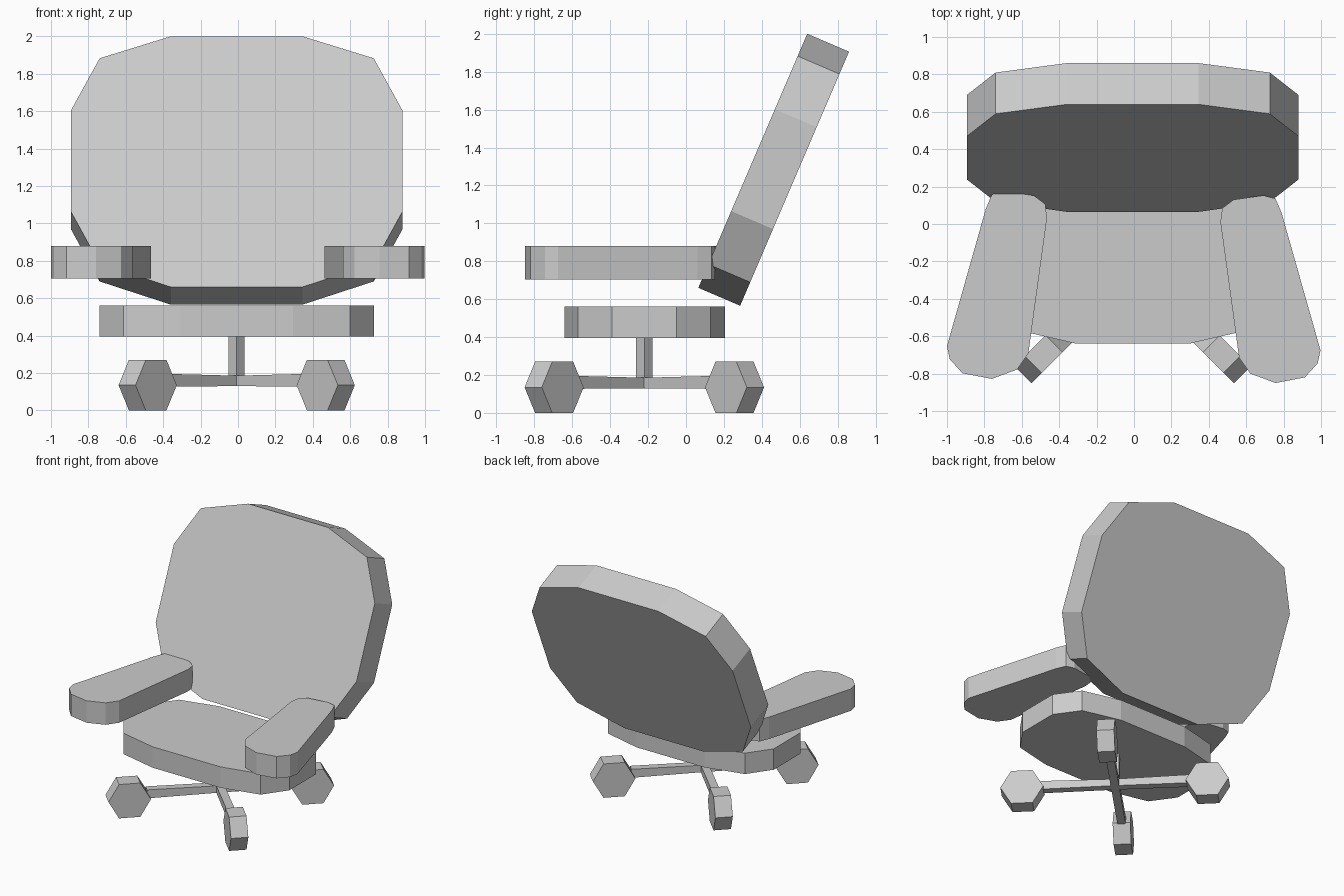
import bpy
import bmesh
from math import cos, sin, pi, radians
from mathutils import Vector

cube = bpy.data.objects.get("Cube")
if cube:
    bpy.data.objects.remove(cube, do_unlink=True)

grey = bpy.data.materials.new("Plain grey")
grey.use_nodes = True
tone = (0.6, 0.6, 0.6, 1)
grey.diffuse_color = tone
grey.node_tree.nodes["Principled BSDF"].inputs["Base Color"].default_value = tone

CX, CY = -0.007, -0.22  # centre of the seat column


def prism(name, outline, origin, u, v, depth):
    """Extrude a flat outline, drawn on axes u and v, along u x v."""
    origin, u, v = Vector(origin), Vector(u).normalized(), Vector(v).normalized()
    bm = bmesh.new()
    base = bm.faces.new([bm.verts.new(origin + u * a + v * b) for a, b in outline])
    new = bmesh.ops.extrude_face_region(bm, geom=[base])["geom"]
    moved = [g for g in new if isinstance(g, bmesh.types.BMVert)]
    bmesh.ops.translate(bm, verts=moved, vec=u.cross(v) * depth)
    bmesh.ops.recalc_face_normals(bm, faces=bm.faces)
    mesh = bpy.data.meshes.new(name)
    bm.to_mesh(mesh)
    bm.free()
    mesh.materials.append(grey)
    obj = bpy.data.objects.new(name, mesh)
    bpy.context.collection.objects.link(obj)
    return obj


def symmetric(half):
    """Complete a right-hand half outline with its mirror image."""
    return half + [(-a, b) for a, b in reversed(half)]


X, Y, Z = (1, 0, 0), (0, 1, 0), (0, 0, 1)

# Seat cushion
seat = [(0.30, -0.64), (0.605, -0.57), (0.733, -0.39),
        (0.733, -0.05), (0.605, 0.13), (0.30, 0.205)]
prism("seat", symmetric(seat), (CX, 0, 0.395), X, Y, 0.167)

# Reclined backrest, outline drawn on its front plane
back = [(0.352, 0), (0.733, 0.135), (0.887, 0.44),
        (0.887, 1.025), (0.733, 1.33), (0.352, 1.458)]
prism("backrest", symmetric(back), (CX, 0.065, 0.66), X, (0, 0.394, 0.919), -0.24)

# Armrests, splayed outward to the front
arm = [(0.995, -0.675), (0.98, -0.745), (0.912, -0.82), (0.755, -0.85),
       (0.62, -0.80), (0.56, -0.715), (0.46, 0.01), (0.47, 0.085),
       (0.53, 0.13), (0.69, 0.153), (0.755, 0.135), (0.787, 0.06)]
prism("left_armrest", arm, (0.002, 0, 0.705), X, Y, 0.175)
prism("right_armrest", [(-a, b) for a, b in arm], (-0.005, 0.022, 0.705), X, Y, 0.175)

# Square column standing on its diagonal
diamond = [(0.043, 0), (0, 0.043), (-0.043, 0), (0, -0.043)]
prism("column", diamond, (CX, CY, 0.135), X, Y, 0.26)

# Four diagonal spokes with six-sided casters
RADIUS, WIDTH, REACH = 0.156, 0.128, 0.673
hexagon = [(RADIUS * cos(i * pi / 3), RADIUS * sin(i * pi / 3)) for i in range(6)]
corners = {"front_left": -45, "back_left": 45, "back_right": 135, "front_right": 225}
for place, angle in corners.items():
    a = radians(angle)
    out = Vector((cos(a), sin(a), 0))
    side = out.cross(Vector(Z))
    hub = Vector((CX, CY, 0.135))
    prism(place + "_caster", hexagon, hub + out * REACH - side * WIDTH / 2,
          out, Z, WIDTH)
    spoke = [(0, -0.005), (0.54, -0.008), (0.54, 0.06), (0, 0.05)]
    prism(place + "_spoke", spoke, hub - side * 0.03, out, Z, 0.06)
